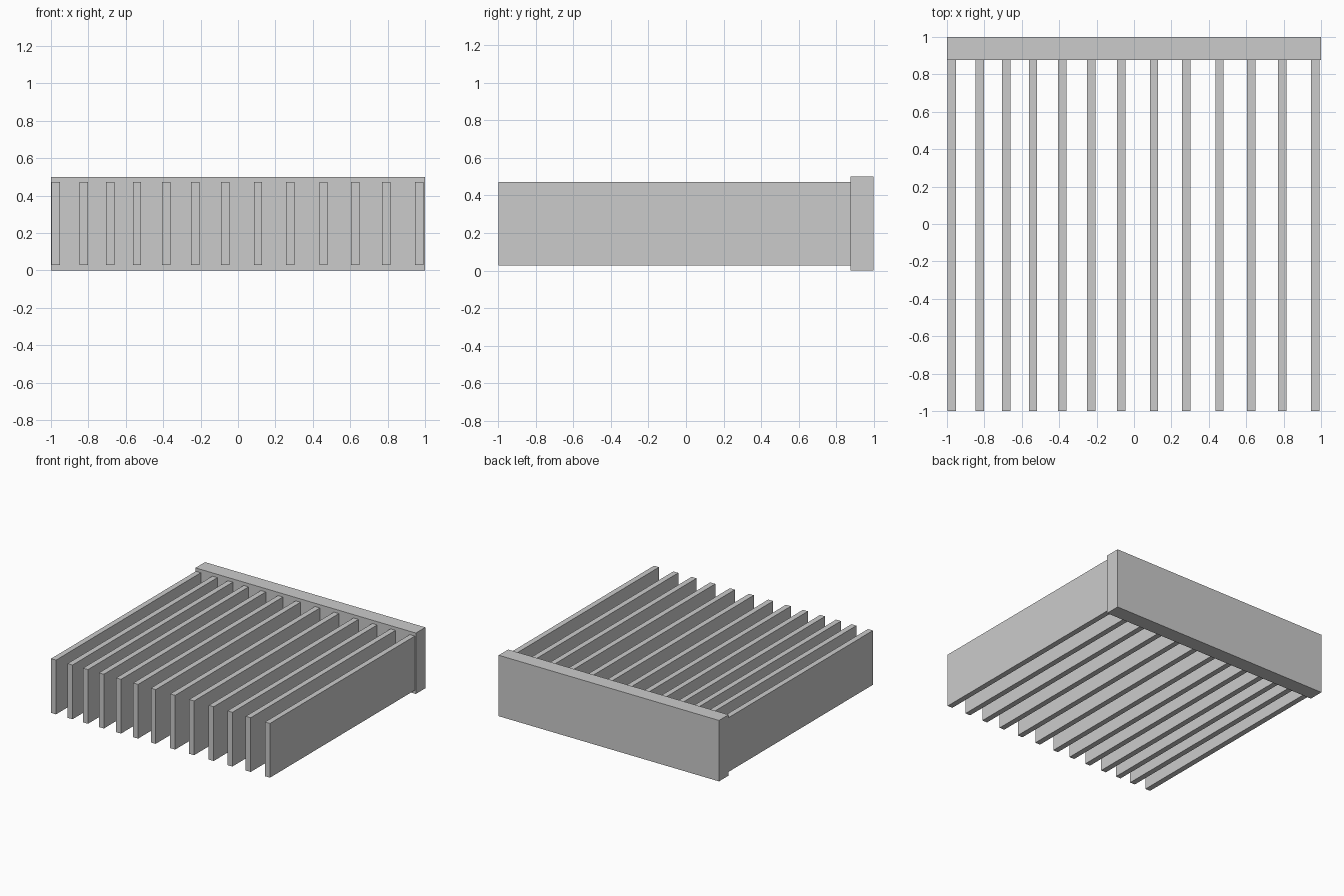
import bpy

if "Cube" in bpy.data.objects:
    bpy.data.objects.remove(bpy.data.objects["Cube"])


def box(name, x0, x1, y0, y1, z0, z1):
    bpy.ops.mesh.primitive_cube_add(size=1, location=((x0 + x1) / 2, (y0 + y1) / 2, (z0 + z1) / 2))
    ob = bpy.context.object
    ob.name = name
    ob.scale = (x1 - x0, y1 - y0, z1 - z0)
    bpy.ops.object.transform_apply(location=False, rotation=False, scale=True)
    return ob


# Back bar that joins all the fins
BAR_FRONT = 0.877
box("back_bar", -1, 1, BAR_FRONT, 1, 0, 0.5)

# Thin upright fins, slightly unevenly spaced
centres = [-0.974, -0.824, -0.684, -0.540, -0.384, -0.229, -0.069,
           0.107, 0.279, 0.457, 0.627, 0.793, 0.968]
for i, x in enumerate(centres, 1):
    half = 0.0225
    box(f"fin_{i:02d}", x - half, x + half, -1, BAR_FRONT, 0.028, 0.473)
